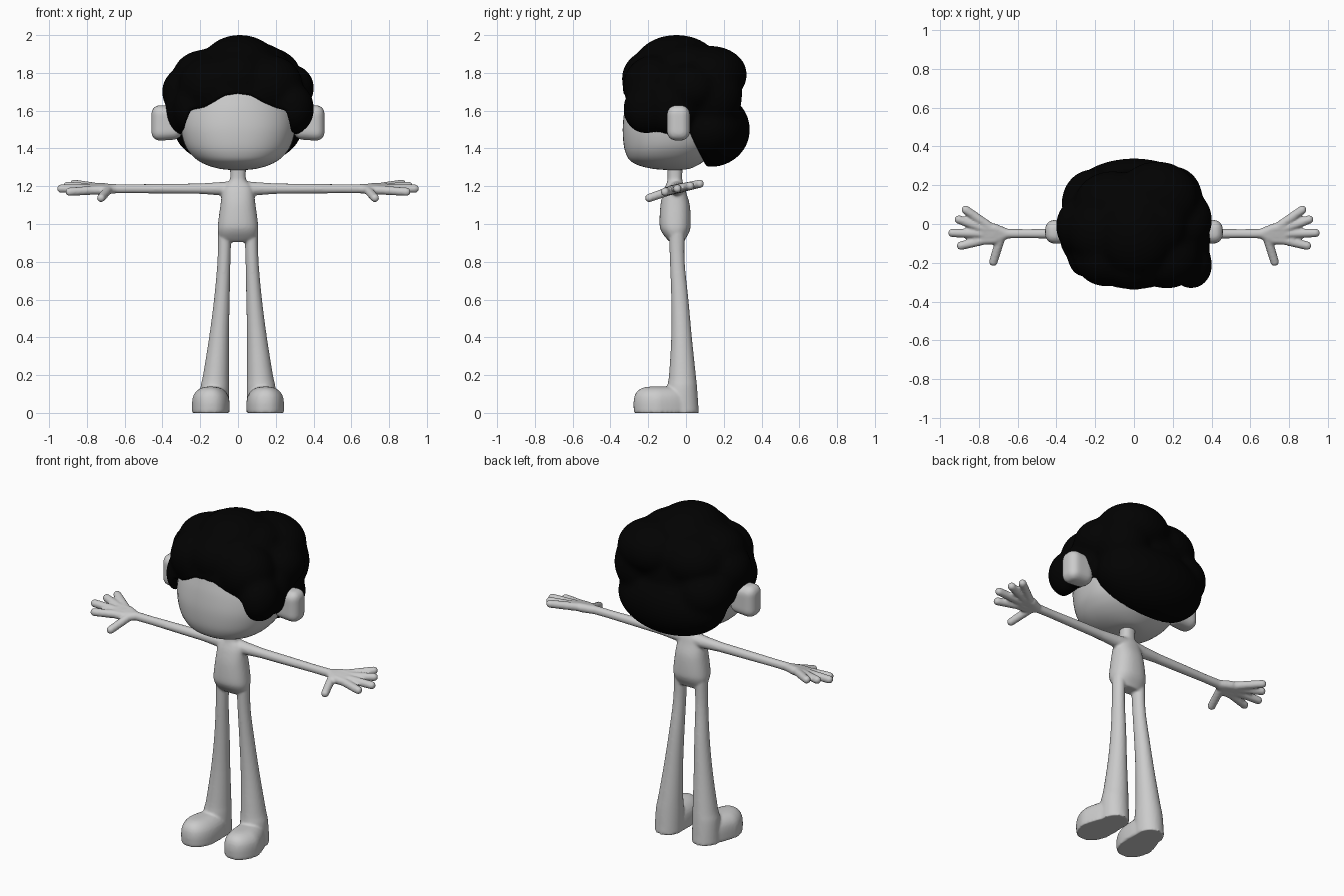
import bpy, bmesh, math
from mathutils import Vector, Matrix


def material(name, rgb):
    m = bpy.data.materials.new(name)
    m.diffuse_color = (*rgb, 1)
    return m


SKIN = material("light grey skin", (0.6, 0.6, 0.6))
HAIR = material("black hair", (0.0005, 0.0005, 0.0005))


def finish(bm, name, mat):
    bmesh.ops.recalc_face_normals(bm, faces=bm.faces)
    me = bpy.data.meshes.new(name)
    bm.to_mesh(me)
    bm.free()
    for p in me.polygons:
        p.use_smooth = True
    ob = bpy.data.objects.new(name, me)
    me.materials.append(mat)
    bpy.context.collection.objects.link(ob)
    return ob


def loft(bm, rings, steps=1):
    """Skin through rings, with optional curved in-between rings."""
    rings = [[Vector(p) for p in r] for r in rings]
    full = []
    for i in range(len(rings) - 1):
        r0, r1, r2 = rings[max(i - 1, 0)], rings[i], rings[i + 1]
        r3 = rings[min(i + 2, len(rings) - 1)]
        for k in range(steps):
            t = k / steps
            full.append([b + (c - a) * (t / 2) + (a * 2 - b * 5 + c * 4 - d) * (t * t / 2)
                         + (b * 3 - a - c * 3 + d) * (t ** 3 / 2) for a, b, c, d in zip(r0, r1, r2, r3)])
    full.append(rings[-1])
    loops = [[bm.verts.new(p) for p in r] for r in full]
    n = len(loops[0])
    for a, b in zip(loops, loops[1:]):
        for i in range(n):
            j = (i + 1) % n
            bm.faces.new((a[i], a[j], b[j], b[i]))
    bm.faces.new(loops[0])
    bm.faces.new(loops[-1])


def level(z, x0, x1, y0, y1, p=2.0, n=48):
    """Horizontal superellipse ring inside the given bounds."""
    pts = []
    for i in range(n):
        t = 2 * math.pi * i / n
        c, s = math.cos(t), math.sin(t)
        c = math.copysign(abs(c) ** (2 / p), c)
        s = math.copysign(abs(s) ** (2 / p), s)
        pts.append(((x0 + x1) / 2 + c * (x1 - x0) / 2, (y0 + y1) / 2 + s * (y1 - y0) / 2, z))
    return pts


def ellipsoid(bm, c, r):
    bmesh.ops.create_icosphere(bm, subdivisions=4, radius=1,
                               matrix=Matrix.Translation(c) @ Matrix.Diagonal((*r, 1)))


def tube(bm, path, radii, n=16):
    """Round tube along a path with a ball at each end."""
    path = [Vector(p) for p in path]
    rings = []
    for i, p in enumerate(path):
        d = path[min(i + 1, len(path) - 1)] - path[max(i - 1, 0)]
        q = d.to_track_quat('Z', 'Y')
        rings.append([p + q @ Vector((math.cos(2 * math.pi * k / n) * radii[i],
                                      math.sin(2 * math.pi * k / n) * radii[i], 0)) for k in range(n)])
    loft(bm, rings)
    for k in (0, -1):
        ellipsoid(bm, path[k], (radii[k],) * 3)


def remesh(ob, size):
    m = ob.modifiers.new("fuse", 'REMESH')
    m.mode = 'VOXEL'
    m.voxel_size = size
    m.use_smooth_shade = True


def relax(ob, count):
    m = ob.modifiers.new("relax", 'SMOOTH')
    m.factor = 0.5
    m.iterations = count


# Torso and neck
bm = bmesh.new()
loft(bm, [level(z, -w, w, a, b, 2.3) for z, w, a, b in (
    (0.905, 0.07, -0.085, -0.01), (0.925, 0.095, -0.105, 0.0), (0.96, 0.106, -0.13, 0.018),
    (1.0, 0.106, -0.14, 0.025), (1.1, 0.093, -0.135, 0.02), (1.17, 0.083, -0.12, 0.0),
    (1.205, 0.07, -0.107, -0.01), (1.225, 0.048, -0.1, -0.018), (1.25, 0.041, -0.097, -0.02),
    (1.33, 0.044, -0.1, -0.017))], 4)

for s in (-1, 1):
    # Leg
    loft(bm, [level(z, *sorted((s * a, s * b)), c, d) for z, a, b, c, d in (
        (0.0, 0.047, 0.205, -0.11, 0.068), (0.13, 0.047, 0.199, -0.1, 0.059),
        (0.2, 0.048, 0.185, -0.09, 0.052), (0.4, 0.048, 0.153, -0.078, 0.031),
        (0.6, 0.044, 0.127, -0.078, 0.013), (0.8, 0.04, 0.109, -0.085, -0.007),
        (0.96, 0.035, 0.105, -0.091, -0.007))], 4)
    # Foot, narrowing toward the heel
    rings = [level(z, a, b, c, d, 2.3) for z, a, b, c, d in (
        (0.0, 0.045, 0.247, -0.275, 0.068), (0.05, 0.044, 0.247, -0.278, 0.064),
        (0.09, 0.052, 0.24, -0.272, 0.05), (0.118, 0.072, 0.22, -0.255, 0.03),
        (0.134, 0.098, 0.192, -0.225, 0.0), (0.139, 0.125, 0.165, -0.19, -0.03))]
    for r in rings:
        for i, (x, y, z) in enumerate(r):
            k = 1 - 0.22 * min(max((y + 0.15) / 0.15, 0), 1)
            r[i] = (s * (0.045 + (x - 0.045) * k), y, z)
    loft(bm, rings, 2)
    # Arm
    tube(bm, [(s * x, -0.05, 1.187) for x in (0.04, 0.1, 0.2, 0.4, 0.55, 0.66)],
         (0.04, 0.035, 0.028, 0.026, 0.024, 0.025))

    # Hand leans down toward the front
    def hand(x, y):
        return (s * x, y, 1.186 + 0.22 * (y + 0.05) + 0.17 * min(y + 0.1, 0))

    for y in (-0.085, -0.062, -0.04, -0.018):
        tube(bm, [hand(0.65, -0.05), hand(0.72, -0.05 + (y + 0.05) * 0.85), hand(0.78, y)],
             (0.024, 0.026, 0.023))
    for base, tip in (((0.75, -0.01), (0.867, 0.073)), ((0.77, -0.025), (0.903, 0.023)),
                      ((0.78, -0.05), (0.936, -0.046)), ((0.76, -0.08), (0.892, -0.112)),
                      ((0.685, -0.065), (0.725, -0.195))):
        tube(bm, [hand(*base), hand(*tip)], (0.024, 0.0225))
body = finish(bm, "body", SKIN)
remesh(body, 0.0075)
relax(body, 4)

# Head
bm = bmesh.new()
loft(bm, [level(z, -w, w, a, b, p) for z, w, a, b, p in (
    (1.287, 0.05, -0.12, -0.02, 2), (1.293, 0.1, -0.18, 0.02, 2), (1.31, 0.16, -0.25, 0.06, 2.1),
    (1.335, 0.21, -0.295, 0.1, 2.15), (1.37, 0.25, -0.317, 0.14, 2.2), (1.42, 0.282, -0.33, 0.18, 2.2),
    (1.5, 0.303, -0.335, 0.21, 2.2), (1.58, 0.306, -0.329, 0.21, 2.1), (1.65, 0.295, -0.317, 0.2, 2),
    (1.72, 0.27, -0.295, 0.18, 2), (1.8, 0.2, -0.23, 0.12, 2), (1.85, 0.1, -0.13, 0.05, 2))], 4)
finish(bm, "head", SKIN)

# Ears
for s, side in ((-1, "left"), (1, "right")):
    bm = bmesh.new()
    bmesh.ops.create_cube(bm, size=1, matrix=Matrix.Translation((s * 0.375, -0.04, 1.535))
                          @ Matrix.Diagonal((0.166, 0.122, 0.194, 1)))
    for v in bm.verts:
        if abs(v.co.x) < 0.37:
            v.co.z = 1.535 + (v.co.z - 1.535) * 0.88
    bmesh.ops.bevel(bm, geom=bm.edges[:], offset=0.048, segments=6, profile=0.5, affect='EDGES')
    ear = finish(bm, side + "_ear", SKIN)
    remesh(ear, 0.008)
    relax(ear, 6)

# Hair: fused curls
bm = bmesh.new()
for c, r in (
    ((0, -0.03, 1.67), (0.34, 0.302, 0.29)),       # cap
    ((0.01, -0.05, 1.84), (0.2, 0.22, 0.158)),     # crown
    ((-0.17, -0.03, 1.79), (0.17, 0.18, 0.13)),    # crown slopes
    ((0.13, 0.0, 1.82), (0.14, 0.18, 0.13)),
    ((-0.14, -0.16, 1.73), (0.17, 0.16, 0.16)),    # fringe
    ((0.17, -0.17, 1.73), (0.17, 0.16, 0.16)),
    ((0, -0.18, 1.77), (0.17, 0.157, 0.15)),
    ((-0.25, -0.01, 1.7), (0.15, 0.155, 0.14)),    # sides
    ((0.27, 0.02, 1.72), (0.13, 0.15, 0.125)),
    ((-0.285, -0.07, 1.61), (0.095, 0.12, 0.14)),  # front locks
    ((-0.255, -0.16, 1.61), (0.085, 0.11, 0.13)),
    ((0.295, -0.21, 1.61), (0.105, 0.12, 0.13)),
    ((0.3, -0.08, 1.61), (0.09, 0.13, 0.135)),
    ((0.12, 0.13, 1.79), (0.21, 0.19, 0.15)),      # back
    ((-0.11, 0.09, 1.76), (0.2, 0.18, 0.15)),
    ((0, 0.13, 1.5), (0.335, 0.205, 0.195)),
    ((-0.21, 0.11, 1.6), (0.16, 0.17, 0.15)),
    ((0.2, 0.13, 1.68), (0.15, 0.165, 0.18)),
):
    ellipsoid(bm, c, [v + 0.004 for v in r])
hair = finish(bm, "hair", HAIR)

# Face opening that shapes the hairline; its back slopes behind the ears
arch = [(-0.7, 1.1), (0.7, 1.1), (0.7, 1.475), (0.285, 1.475), (0.272, 1.54), (0.255, 1.6),
        (0.2, 1.615), (0.13, 1.645), (0.07, 1.68), (0, 1.69), (-0.07, 1.68), (-0.12, 1.65),
        (-0.18, 1.615), (-0.25, 1.605), (-0.275, 1.54), (-0.295, 1.475), (-0.7, 1.475)]
bm = bmesh.new()
loft(bm, [[(x, -0.7, z) for x, z in arch], [(x, 0.06 + (1.4 - z) * 0.5, z) for x, z in arch]])
cutter = finish(bm, "face_opening_cutter", HAIR)
cutter.hide_render = True
cutter.hide_set(True)

remesh(hair, 0.012)
relax(hair, 22)
cut = hair.modifiers.new("hairline", 'BOOLEAN')
cut.operation = 'DIFFERENCE'
cut.solver = 'EXACT'
cut.object = cutter
remesh(hair, 0.01)
relax(hair, 4)
